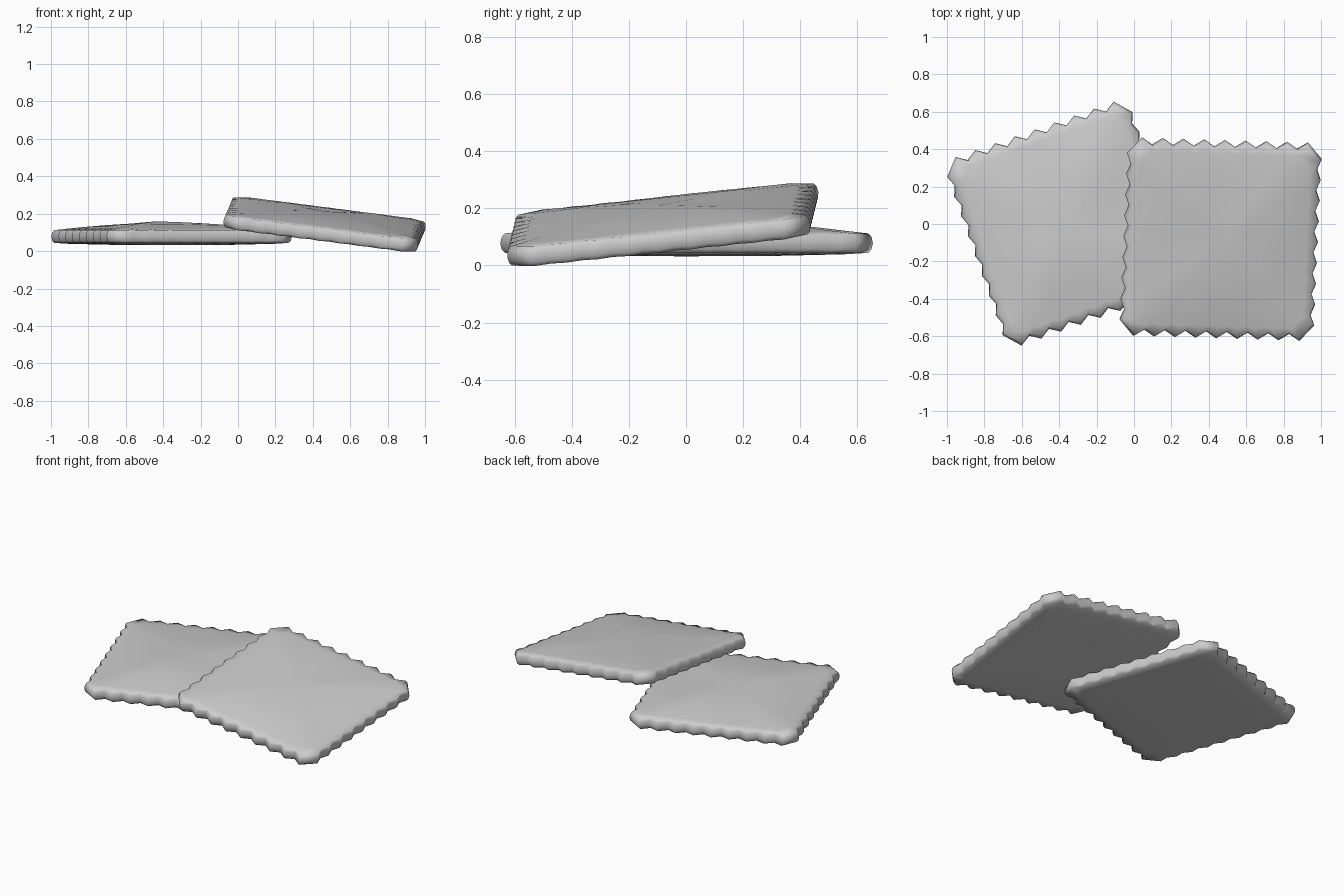
import bpy, bmesh
from math import sin, cos, radians, pi

if "Cube" in bpy.data.objects:
    bpy.data.objects.remove(bpy.data.objects["Cube"])

TEETH, PITCH = 9, 0.112
HALF_X, AMP_X = 0.525, 0.022   # left and right edges: shallow teeth
HALF_Y, AMP_Y = 0.534, 0.036   # front and back edges: deeper teeth

def side_outline():
    # Local points along one side: (along, tooth weight), peaks and valleys alternating
    n = 2 * TEETH - 1
    return [((i - (n - 1) / 2) * PITCH / 2, 1 if i % 2 == 0 else 0) for i in range(n)]

def ring_points(scale, tooth):
    # Serrated square; teeth fade out as tooth goes to 0
    pts = []
    for k in range(4):
        a = k * pi / 2
        half, amp = (HALF_X, AMP_X) if k % 2 == 0 else (HALF_Y, AMP_Y)
        for t, w in side_outline():
            d = half - amp * (1 - w) * tooth
            pts.append((scale * (d * cos(a) - t * sin(a)), scale * (d * sin(a) + t * cos(a))))
    return pts

def lump(x, y, seed):
    # Gentle uneven surface that vanishes at the rim
    f = max(0, 1 - (x / HALF_X) ** 2) * max(0, 1 - (y / HALF_Y) ** 2)
    return 0.008 * f * sin(7 * x + seed) * cos(6 * y - 2 * seed)

def cracker(name, loc, rot, bulge, seed):
    bm = bmesh.new()
    # Cross-section from underside centre, around the rim, to top centre
    profile = [(0.45, -0.045, 0), (0.85, -0.039, 0.2), (0.975, -0.034, 0.9),
               (0.992, -0.022, 1), (1.0, 0.0, 1), (0.992, 0.022, 1), (0.975, 0.034, 0.9),
               (0.88, 0.036 + bulge * 0.12, 0.3), (0.75, 0.036 + bulge * 0.35, 0),
               (0.55, 0.036 + bulge * 0.7, 0), (0.28, 0.036 + bulge * 0.97, 0)]
    rings = []
    for s, z, tooth in profile:
        top = z > 0.036
        rings.append([bm.verts.new((x, y, z + (lump(x, y, seed) if top else 0)))
                      for x, y in ring_points(s, tooth)])
    n = len(rings[0])
    for lo, hi in zip(rings, rings[1:]):
        for i in range(n):
            j = (i + 1) % n
            bm.faces.new((lo[i], lo[j], hi[j], hi[i]))
    # Centre fans
    for ring, z in ((rings[0], -0.046), (rings[-1], 0.037 + bulge)):
        c = bm.verts.new((0, 0, z))
        for i in range(n):
            bm.faces.new((ring[i], ring[(i + 1) % n], c))
    bmesh.ops.recalc_face_normals(bm, faces=bm.faces)
    me = bpy.data.meshes.new(name)
    bm.to_mesh(me)
    bm.free()
    me.shade_smooth()
    ob = bpy.data.objects.new(name, me)
    ob.location = loc
    ob.rotation_euler = [radians(r) for r in rot]
    bpy.context.collection.objects.link(ob)
    return ob

# Lower cracker lying flat, upper cracker leaning on it
cracker("lower_cracker", (-0.355, 0.002, 0.078), (0, 0, 19.3), 0.038, 2.6)
cracker("upper_cracker", (0.463, -0.081, 0.143), (6.1, 7.3, -1.8), 0.032, 2.0)
